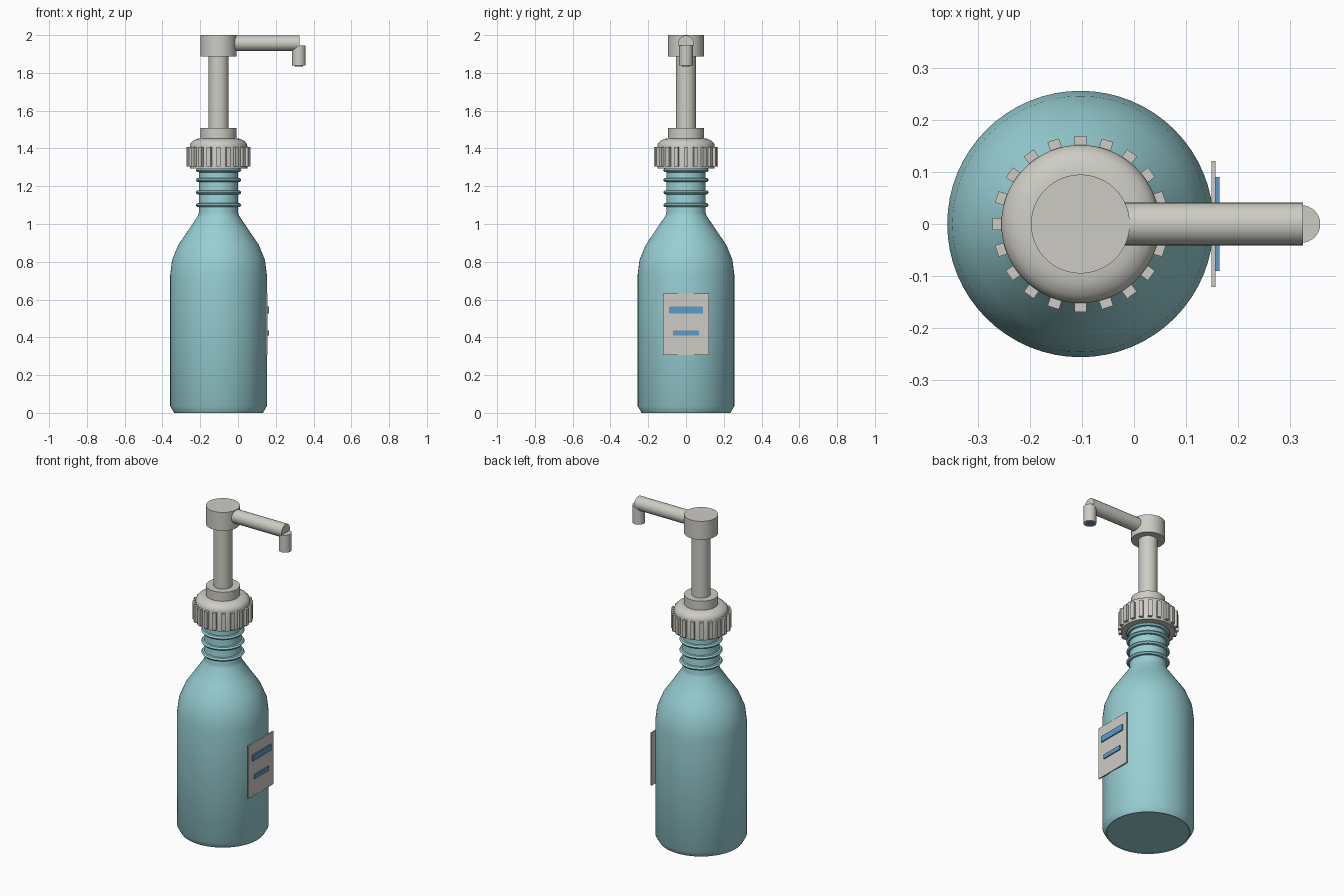
import bpy, bmesh, math
from mathutils import Matrix, Vector

if "Cube" in bpy.data.objects:
    bpy.data.objects.remove(bpy.data.objects["Cube"], do_unlink=True)

CX = -0.103  # bottle axis


def material(name, rgb):
    m = bpy.data.materials.new(name)
    m.use_nodes = True
    col = (*rgb, 1.0)
    m.diffuse_color = col
    m.node_tree.nodes["Principled BSDF"].inputs["Base Color"].default_value = col
    return m


TEAL = material("teal plastic", (0.31, 0.62, 0.65))
GREY = material("warm grey plastic", (0.61, 0.60, 0.55))
BLUE = material("blue print", (0.11, 0.32, 0.58))


def finish(name, bm, mat, smooth=True):
    bmesh.ops.recalc_face_normals(bm, faces=bm.faces)
    me = bpy.data.meshes.new(name)
    bm.to_mesh(me)
    bm.free()
    me.materials.append(mat)
    ob = bpy.data.objects.new(name, me)
    bpy.context.collection.objects.link(ob)
    if smooth:
        bpy.ops.object.select_all(action='DESELECT')
        ob.select_set(True)
        bpy.context.view_layer.objects.active = ob
        bpy.ops.object.shade_smooth_by_angle(angle=math.radians(32))
    return ob


def lathe(name, profile, mat, x=CX, segments=64):
    """Closed solid turned about a vertical axis from (radius, z) points."""
    bm = bmesh.new()
    rings = []
    for r, z in profile:
        rings.append([bm.verts.new((x + r * math.cos(2 * math.pi * i / segments),
                                    r * math.sin(2 * math.pi * i / segments), z))
                      for i in range(segments)])
    for a, b in zip(rings, rings[1:]):
        for i in range(segments):
            j = (i + 1) % segments
            bm.faces.new((a[i], a[j], b[j], b[i]))
    bm.faces.new(rings[0][::-1])
    bm.faces.new(rings[-1])
    return finish(name, bm, mat)


def add_box(bm, lo, hi, turn=Matrix()):
    lo, hi = Vector(lo), Vector(hi)
    bmesh.ops.create_cube(bm, size=1, matrix=turn @ Matrix.Translation((lo + hi) / 2)
                          @ Matrix.Diagonal((*(hi - lo), 1)))


def box(name, lo, hi, mat):
    bm = bmesh.new()
    add_box(bm, lo, hi)
    return finish(name, bm, mat, smooth=False)


# Bottle body with rounded shoulder and neck
lathe("bottle", [(0.231, 0.004), (0.235, 0.0), (0.256, 0.036), (0.256, 0.73), (0.246, 0.81),
                 (0.213, 0.89), (0.165, 0.96), (0.108, 1.045), (0.104, 1.06),
                 (0.104, 1.31)], TEAL)

# Thread rings on the neck
for k, z in enumerate((1.10, 1.167, 1.233, 1.285)):
    lathe(f"neck_thread_{k + 1}", [(0.100, z - 0.012), (0.114, z - 0.009), (0.121, z),
                                   (0.114, z + 0.009), (0.100, z + 0.012)], TEAL)

# Screw cap with grip ribs
lathe("cap", [(0.152, 1.293), (0.152, 1.415), (0.148, 1.428), (0.137, 1.44),
              (0.115, 1.451), (0.09, 1.453)], GREY)
bm = bmesh.new()
for i in range(20):
    turn = Matrix.Translation((CX, 0, 0)) @ Matrix.Rotation(2 * math.pi * i / 20, 4, 'Z')
    add_box(bm, (0.147, -0.0115, 1.305), (0.169, 0.0115, 1.408), turn)
finish("cap_ribs", bm, GREY, smooth=False)

# Pump collar, stem and head
lathe("pump_collar", [(0.095, 1.44), (0.095, 1.508)], GREY)
lathe("pump_stem", [(0.053, 1.50), (0.053, 1.90)], GREY, segments=48)
lathe("pump_head", [(0.095, 1.887), (0.095, 2.0)], GREY)

# Spout, downward nozzle and its outlet
bm = bmesh.new()
x0, x1 = CX + 0.05, 0.325
bmesh.ops.create_cone(bm, cap_ends=True, segments=32, radius1=0.041, radius2=0.041,
                      depth=x1 - x0, matrix=Matrix.Translation(((x0 + x1) / 2, 0, 1.957))
                      @ Matrix.Rotation(math.pi / 2, 4, 'Y'))
finish("spout", bm, GREY)
lathe("nozzle", [(0.036, 1.838), (0.036, 1.945)], GREY, x=0.322, segments=32)
lathe("nozzle_outlet", [(0.022, 1.835), (0.022, 1.842)], BLUE, x=0.322, segments=32)

# Label plate with two printed bars
box("label", (0.149, -0.121, 0.306), (0.157, 0.121, 0.631), GREY)
box("label_bar_upper", (0.156, -0.09, 0.527), (0.164, 0.09, 0.564), BLUE)
box("label_bar_lower", (0.156, -0.07, 0.411), (0.164, 0.07, 0.437), BLUE)
